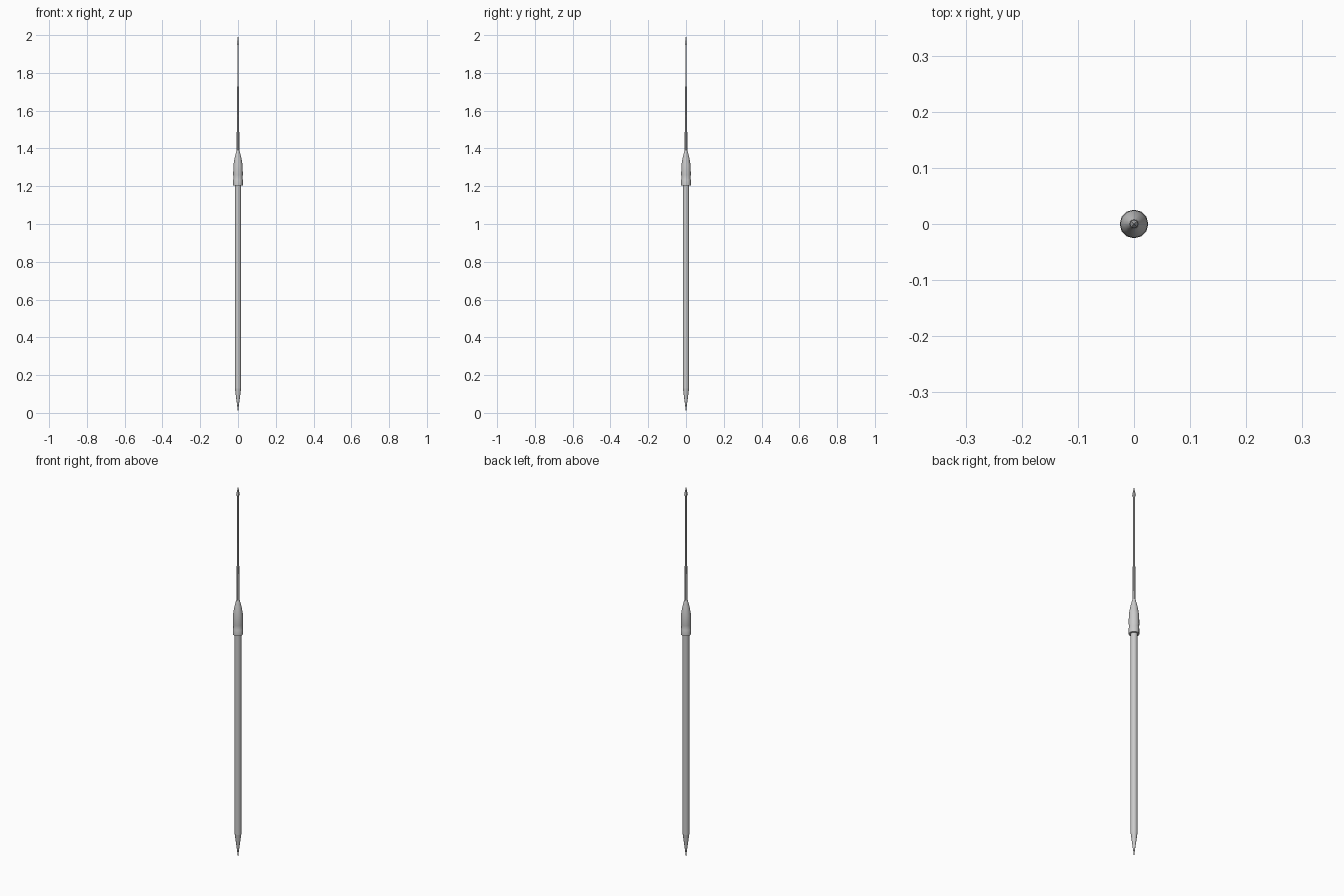
import bpy, bmesh
from math import cos, sin, pi

if "Cube" in bpy.data.objects:
    bpy.data.objects.remove(bpy.data.objects["Cube"])


def lathe(name, profile, sides, turn=0.0, smooth=False):
    """Closed solid of revolution from (radius, z) pairs; radius 0 makes a point."""
    bm = bmesh.new()
    rings = []
    for r, z in profile:
        if r == 0:
            rings.append([bm.verts.new((0, 0, z))])
        else:
            rings.append([bm.verts.new((r * cos(turn + 2 * pi * i / sides),
                                        r * sin(turn + 2 * pi * i / sides), z))
                          for i in range(sides)])
    for a, b in zip(rings, rings[1:]):
        for i in range(sides):
            j = (i + 1) % sides
            if len(a) == 1:
                bm.faces.new((a[0], b[j], b[i]))
            elif len(b) == 1:
                bm.faces.new((a[i], a[j], b[0]))
            else:
                bm.faces.new((a[i], a[j], b[j], b[i]))
    for ring in (rings[0], rings[-1]):
        if len(ring) > 1:
            bm.faces.new(ring)
    bmesh.ops.recalc_face_normals(bm, faces=bm.faces)
    mesh = bpy.data.meshes.new(name)
    bm.to_mesh(mesh)
    bm.free()
    ob = bpy.data.objects.new(name, mesh)
    bpy.context.collection.objects.link(ob)
    if smooth:
        bpy.ops.object.select_all(action='DESELECT')
        ob.select_set(True)
        bpy.context.view_layer.objects.active = ob
        bpy.ops.object.shade_smooth_by_angle(angle=0.6)
    return ob


# Wooden shaft
lathe("shaft", [(0.0165, 0.13), (0.0165, 1.23)], 12, smooth=True)

# Pointed butt spike
lathe("butt_spike", [(0, 0), (0.0035, 0.03), (0.0165, 0.13)], 12, smooth=True)

# Swollen socket with a rim at the bottom
lathe("socket", [(0.0255, 1.205), (0.0255, 1.235), (0.0235, 1.24),
                 (0.0255, 1.26), (0.0245, 1.31), (0.018, 1.35),
                 (0.008, 1.39)], 12, smooth=True)

# Stepped iron shank
lathe("lower_shank", [(0.008, 1.385), (0.0065, 1.57), (0.004, 1.575)], 8, pi / 8)
lathe("upper_shank", [(0.0045, 1.57), (0.004, 1.96)], 8, pi / 8)

# Pyramid point
lathe("point", [(0.0045, 1.945), (0.009, 1.955), (0, 2.0)], 4, pi / 4)
